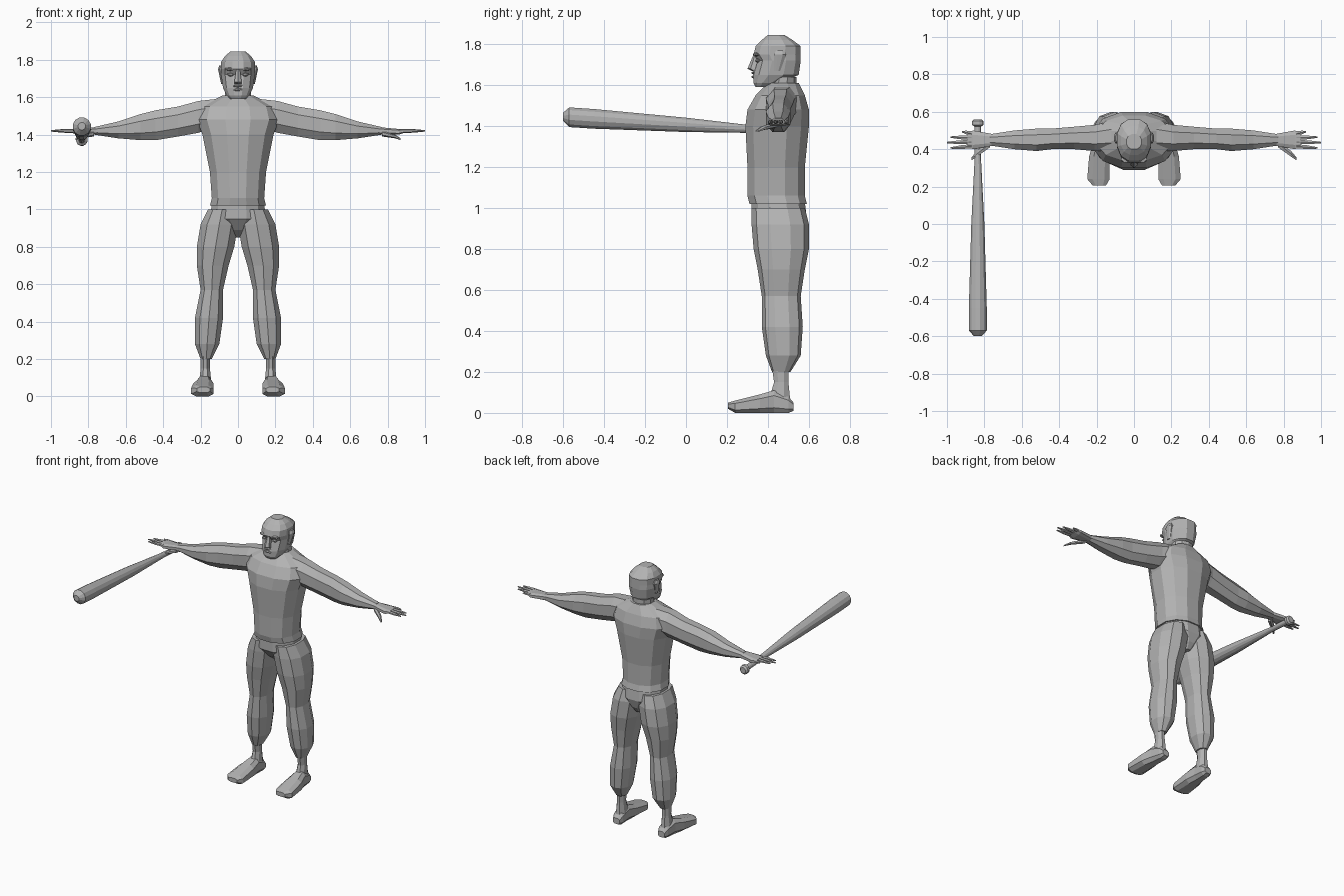
import bpy, bmesh, math
from mathutils import Matrix, Vector

old = bpy.data.objects.get("Cube")
if old:
    bpy.data.objects.remove(old)

grey = bpy.data.materials.new("plain grey")
grey.use_nodes = True
shade = (0.45, 0.45, 0.45, 1)
grey.diffuse_color = shade
grey.node_tree.nodes["Principled BSDF"].inputs["Base Color"].default_value = shade


def finish(name, bm, mirror):
    """Turn a bmesh into a grey, flat-shaded object, mirrored left to right if paired."""
    bmesh.ops.recalc_face_normals(bm, faces=bm.faces)
    mesh = bpy.data.meshes.new(name)
    bm.to_mesh(mesh)
    bm.free()
    mesh.materials.append(grey)
    part = bpy.data.objects.new(name, mesh)
    bpy.context.collection.objects.link(part)
    if mirror:
        part.modifiers.new("Mirror", "MIRROR")


def section(corner_low, corner_high, sides, power):
    """Rounded polygon that fills the flat box between two corners."""
    low, high = Vector(corner_low), Vector(corner_high)
    angles = [math.tau * (i + 0.5) / sides for i in range(sides)]
    round_off = lambda v: math.copysign(abs(v) ** power, v)
    us = [round_off(math.cos(a)) for a in angles]
    vs = [round_off(math.sin(a)) for a in angles]
    middle, half = (low + high) / 2, (high - low) / 2
    return [(middle.x + half.x * u / max(us), middle.y + half.y * v / max(vs))
            for u, v in zip(us, vs)]


# Cross-sections: a placing rule, then the two corners of the section's box
def upright(height, inner, outer, front, back):
    return lambda a, b: (a, b, height), (inner, front), (outer, back)


def trunk(height, half_width, front, back):
    return upright(height, -half_width, half_width, front, back)


def sideways(reach, front, back, low, high):
    return lambda a, b: (reach, a, b), (front, low), (back, high)


def lengthwise(depth, inner, outer, low, high):
    return lambda a, b: (a, depth, b), (inner, low), (outer, high)


def loft(name, *cuts, sides=8, power=1.0, mirror=False):
    """Skin a closed shape through the cross-sections."""
    bm = bmesh.new()
    rings = [[bm.verts.new(place(*p)) for p in section(low, high, sides, power)]
             for place, low, high in cuts]
    for ring, following in zip(rings, rings[1:]):
        for i in range(sides):
            bm.faces.new((ring[i - 1], ring[i], following[i], following[i - 1]))
    bm.faces.new(rings[0])
    bm.faces.new(rings[-1])
    finish(name, bm, mirror)


def pebble(name, centre, radii, mirror=False):
    """Faceted ellipsoid for small features."""
    bm = bmesh.new()
    bmesh.ops.create_icosphere(bm, subdivisions=1, radius=1)
    bmesh.ops.transform(bm, verts=bm.verts,
                        matrix=Matrix.Translation(centre) @ Matrix.Diagonal((*radii, 1)))
    finish(name, bm, mirror)


# Torso with shirt hem
loft("torso",
     trunk(height=1.02, half_width=.15, front=.31, back=.59),
     trunk(height=1.06, half_width=.14, front=.3, back=.58),
     trunk(height=1.2, half_width=.15, front=.3, back=.58),
     trunk(height=1.4, half_width=.19, front=.29, back=.6),
     trunk(height=1.48, half_width=.22, front=.3, back=.6),
     trunk(height=1.55, half_width=.2, front=.34, back=.58),
     trunk(height=1.61, half_width=.08, front=.4, back=.55), sides=12, power=.9)

# Neck with collar band, and head
loft("collar",
     trunk(height=1.57, half_width=.1, front=.39, back=.55),
     trunk(height=1.61, half_width=.08, front=.4, back=.55), sides=10)
loft("neck",
     trunk(height=1.57, half_width=.07, front=.4, back=.54),
     trunk(height=1.64, half_width=.07, front=.41, back=.54), sides=10)
loft("head",
     trunk(height=1.59, half_width=.04, front=.34, back=.4),
     trunk(height=1.61, half_width=.06, front=.33, back=.46),
     trunk(height=1.65, half_width=.08, front=.33, back=.55),
     trunk(height=1.72, half_width=.09, front=.35, back=.56),
     trunk(height=1.75, half_width=.09, front=.33, back=.56),
     trunk(height=1.79, half_width=.09, front=.34, back=.56),
     trunk(height=1.82, half_width=.07, front=.37, back=.52),
     trunk(height=1.845, half_width=.04, front=.4, back=.48), sides=12, power=.85)

# Facial features
loft("nose",
     trunk(height=1.67, half_width=.02, front=.32, back=.36),
     trunk(height=1.68, half_width=.02, front=.3, back=.36),
     trunk(height=1.75, half_width=.01, front=.33, back=.36), sides=6)
for lip, height in (("lower_lip", 1.64), ("upper_lip", 1.66)):
    pebble(lip, (0, .33, height), (.03, .012, .008))
pebble("eye", (.04, .35, 1.72), (.02, .012, .01), mirror=True)
pebble("brow", (.04, .345, 1.75), (.035, .02, .01), mirror=True)
loft("ear",
     upright(height=1.67, inner=.07, outer=.09, front=.43, back=.46),
     upright(height=1.75, inner=.08, outer=.107, front=.43, back=.49),
     upright(height=1.77, inner=.08, outer=.1, front=.44, back=.48), mirror=True)

# Trousers: seat and legs
loft("seat",
     trunk(height=.85, half_width=.03, front=.42, back=.54),
     trunk(height=.89, half_width=.07, front=.37, back=.57),
     trunk(height=.95, half_width=.15, front=.32, back=.59),
     trunk(height=1.03, half_width=.14, front=.32, back=.58), sides=12, power=.9)
loft("leg",
     upright(height=1, inner=.01, outer=.16, front=.32, back=.58),
     upright(height=.92, inner=0, outer=.2, front=.32, back=.6),
     upright(height=.8, inner=.02, outer=.22, front=.33, back=.6),
     upright(height=.7, inner=.05, outer=.22, front=.35, back=.58),
     upright(height=.57, inner=.08, outer=.2, front=.37, back=.56),
     upright(height=.42, inner=.08, outer=.23, front=.37, back=.57),
     upright(height=.28, inner=.1, outer=.23, front=.39, back=.56),
     upright(height=.2, inner=.14, outer=.2, front=.42, back=.51),
     sides=10, power=.9, mirror=True)

# Ankles and bare feet
loft("ankle",
     upright(height=.22, inner=.15, outer=.2, front=.42, back=.5),
     upright(height=.15, inner=.15, outer=.2, front=.43, back=.5),
     upright(height=.05, inner=.14, outer=.21, front=.4, back=.51), mirror=True)
loft("foot",
     lengthwise(depth=.525, inner=.15, outer=.2, low=.01, high=.05),
     lengthwise(depth=.5, inner=.14, outer=.21, low=0, high=.08),
     lengthwise(depth=.43, inner=.14, outer=.22, low=0, high=.11),
     lengthwise(depth=.36, inner=.13, outer=.24, low=0, high=.09),
     lengthwise(depth=.24, inner=.13, outer=.25, low=0, high=.06),
     lengthwise(depth=.205, inner=.15, outer=.22, low=.02, high=.05),
     power=.7, mirror=True)

# Arms
loft("arm",
     sideways(reach=.12, front=.39, back=.55, low=1.44, high=1.59),
     sideways(reach=.21, front=.39, back=.53, low=1.41, high=1.58),
     sideways(reach=.32, front=.4, back=.52, low=1.39, high=1.55),
     sideways(reach=.44, front=.4, back=.51, low=1.37, high=1.53),
     sideways(reach=.52, front=.39, back=.51, low=1.37, high=1.51),
     sideways(reach=.64, front=.4, back=.5, low=1.38, high=1.47),
     sideways(reach=.77, front=.42, back=.48, low=1.4, high=1.44), power=.9, mirror=True)

# Hands: palm, thumb and four fingers fanned along its end
loft("palm",
     sideways(reach=.75, front=.42, back=.48, low=1.4, high=1.44),
     sideways(reach=.86, front=.4, back=.5, low=1.4, high=1.43),
     sideways(reach=.89, front=.41, back=.49, low=1.41, high=1.43), power=.7, mirror=True)
loft("thumb",
     sideways(reach=.77, front=.41, back=.45, low=1.39, high=1.42),
     sideways(reach=.84, front=.36, back=.39, low=1.38, high=1.4),
     sideways(reach=.87, front=.34, back=.355, low=1.37, high=1.38), sides=6, mirror=True)


def finger_cut(reach, y, radius):
    return sideways(reach, y - radius, y + radius, 1.42 - radius, 1.42 + radius)


for i, name in enumerate(("index", "middle", "ring", "little")):
    spread = i - 1.5
    tip = 1 - .02 * (i - 1) ** 2
    loft(name + "_finger",
         finger_cut(.87, .45 + .023 * spread, .011),
         finger_cut((.87 + tip) / 2, .45 + .026 * spread, .01),
         finger_cut(tip, .45 + .029 * spread, .004), sides=6, mirror=True)


# Bat in the right hand, rising slightly toward its thick end
def bat_cut(y, radius):
    x, z = -.835, 1.406 - .065 * y
    return lengthwise(y, x - radius, x + radius, z - radius, z + radius)


loft("bat", bat_cut(.56, .02), bat_cut(.55, .03), bat_cut(.53, .03), bat_cut(.52, .017),
     bat_cut(.35, .017), bat_cut(0, .035), bat_cut(-.45, .048), bat_cut(-.57, .048),
     bat_cut(-.6, .02), sides=12)
